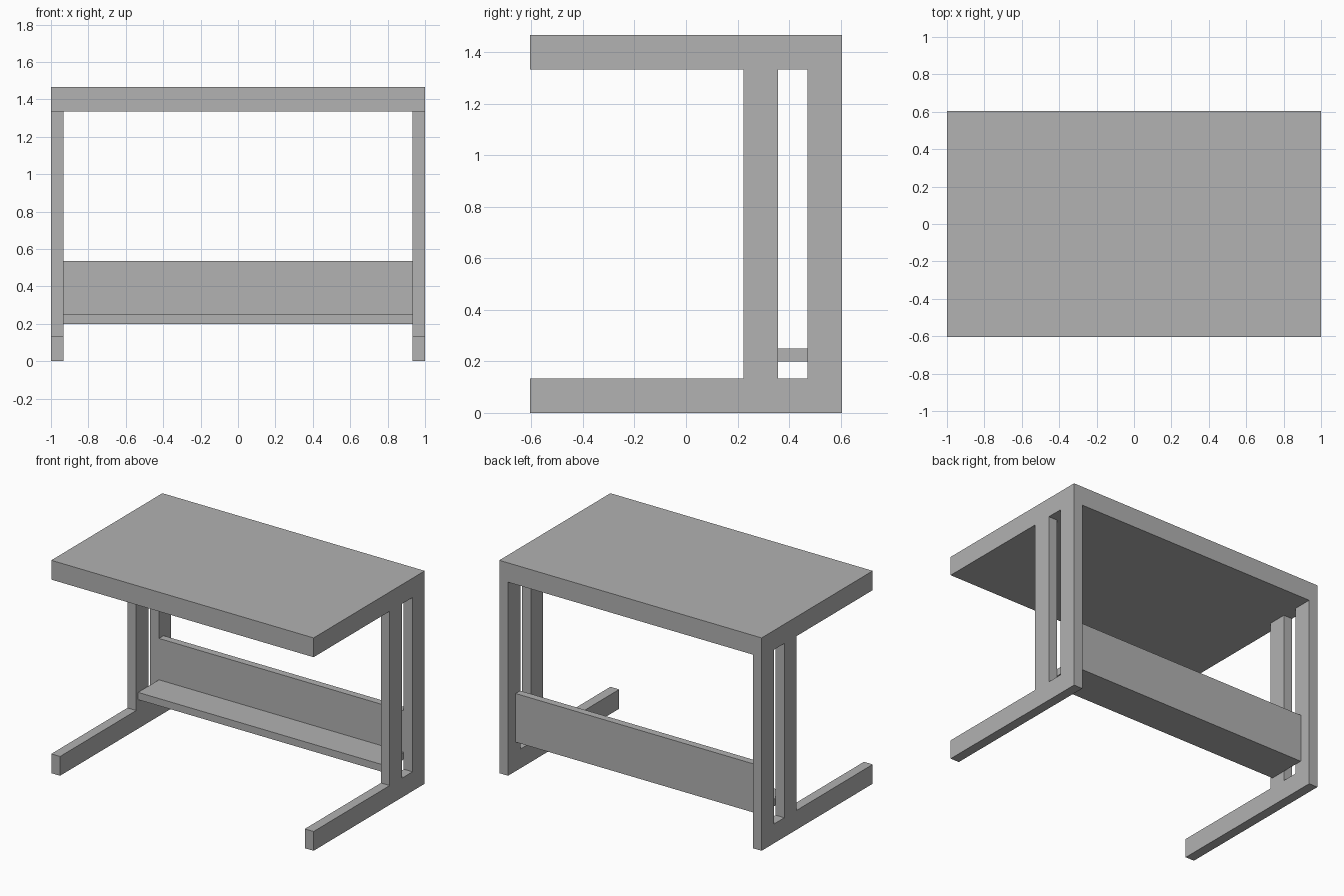
import bpy

cube = bpy.data.objects.get("Cube")
if cube:
    bpy.data.objects.remove(cube, do_unlink=True)

# Single grey finish
GREY = (0.445, 0.445, 0.445, 1)
grey = bpy.data.materials.new("plain grey")
grey.use_nodes = True
grey.diffuse_color = GREY
grey.node_tree.nodes["Principled BSDF"].inputs["Base Color"].default_value = GREY

# Shared dimensions
HALF_W, HALF_D, HEIGHT = 1.0, 0.605, 1.467
BAR = 0.133            # height of the feet and top, depth of the posts
SIDE = 0.067           # thickness of the side frames
BOARD = 0.05           # thickness of shelf and back panel
INNER = HALF_W - SIDE
TOP_Z = HEIGHT - BAR
SLOT_FRONT, SLOT_BACK = 0.357, HALF_D - BAR


def box(name, x, y, z, mirrored=False):
    """Box spanning the given (low, high) ranges, optionally mirrored across x."""
    spans = (x, y, z)
    bpy.ops.mesh.primitive_cube_add(size=1)
    obj = bpy.context.object
    obj.name = obj.data.name = name
    for v in obj.data.vertices:
        v.co = [lo if c < 0 else hi for c, (lo, hi) in zip(v.co, spans)]
    obj.data.materials.append(grey)
    if mirrored:
        obj.modifiers.new("Mirror", 'MIRROR').use_axis[0] = True
    return obj


# Thick desktop
box("desktop", (-HALF_W, HALF_W), (-HALF_D, HALF_D), (TOP_Z, HEIGHT))

# Side frames: long foot and a pair of posts with a slot between them
side = (INNER, HALF_W)
box("feet", side, (-HALF_D, HALF_D), (0, BAR), mirrored=True)
box("front_posts", side, (SLOT_FRONT - BAR, SLOT_FRONT), (BAR, TOP_Z), mirrored=True)
box("rear_posts", side, (SLOT_BACK, HALF_D), (BAR, TOP_Z), mirrored=True)

# Low shelf and upright back panel between the frames
between = (-INNER, INNER)
box("shelf", between, (0.245, SLOT_BACK), (0.2, 0.2 + BOARD))
box("back_panel", between, (SLOT_BACK, SLOT_BACK + BOARD), (0.2, 0.535))
